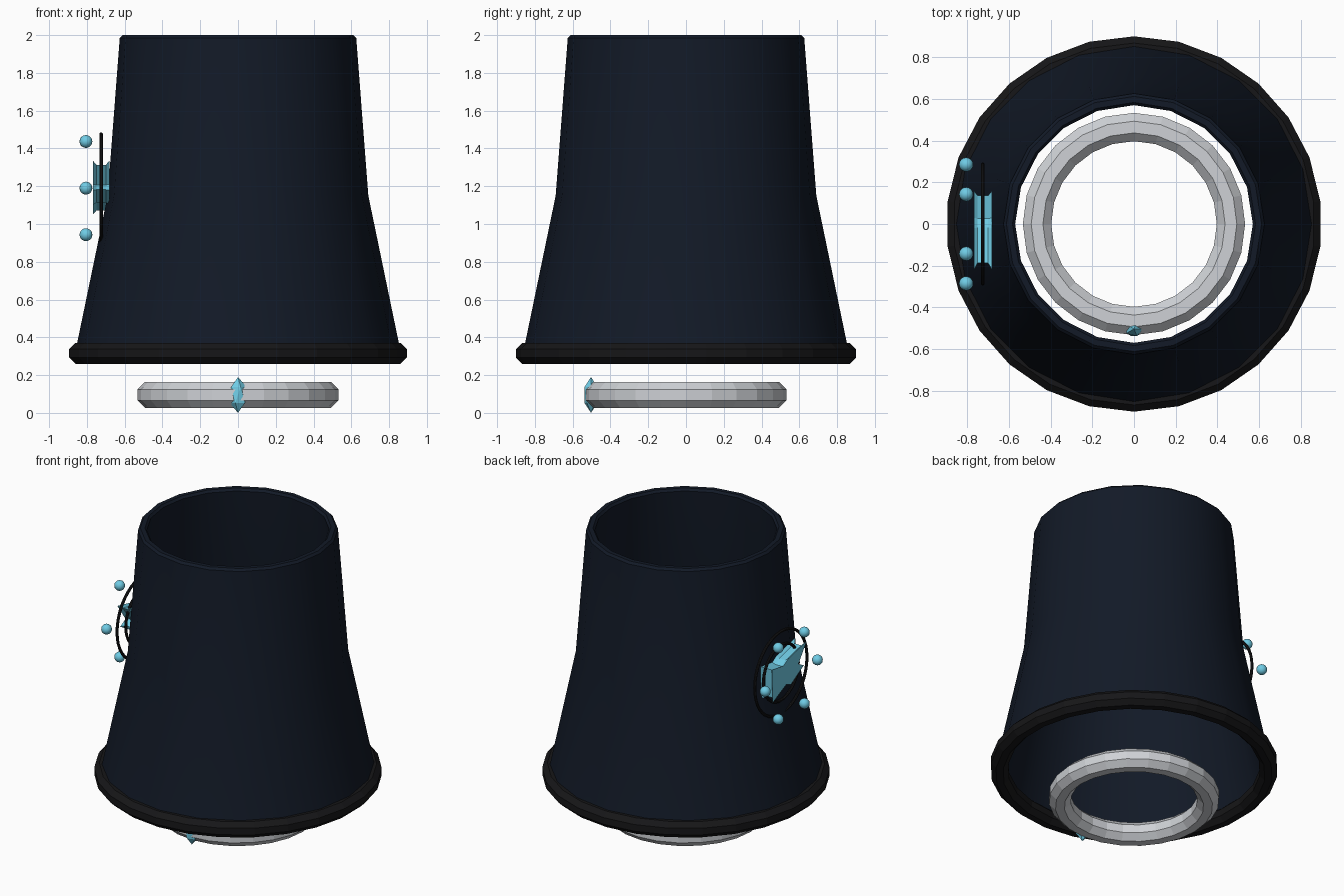
import bpy, bmesh, math
from mathutils import Matrix

if "Cube" in bpy.data.objects:
    bpy.data.objects.remove(bpy.data.objects["Cube"])


def material(name, rgb):
    m = bpy.data.materials.new(name)
    m.diffuse_color = (*rgb, 1)
    m.use_nodes = True
    m.node_tree.nodes["Principled BSDF"].inputs["Base Color"].default_value = m.diffuse_color
    return m


NAVY = material("navy_cloth", (0.006, 0.010, 0.020))
BLACK = material("black_trim", (0.008, 0.008, 0.009))
SILVER = material("silver", (0.62, 0.64, 0.67))
CYAN = material("cyan_glow", (0.16, 0.60, 0.78))


def finish(name, bm, mat, smooth=False):
    bmesh.ops.recalc_face_normals(bm, faces=bm.faces)
    me = bpy.data.meshes.new(name)
    bm.to_mesh(me)
    bm.free()
    me.materials.append(mat)
    ob = bpy.data.objects.new(name, me)
    bpy.context.collection.objects.link(ob)
    if smooth:
        bpy.context.view_layer.objects.active = ob
        bpy.ops.object.select_all(action='DESELECT')
        ob.select_set(True)
        bpy.ops.object.shade_smooth_by_angle(angle=math.radians(30))
    return ob


def skin(bm, rings, close):
    """Join successive vertex rings with quads."""
    count = len(rings) if close else len(rings) - 1
    n = len(rings[0])
    for i in range(count):
        a, b = rings[i], rings[(i + 1) % len(rings)]
        for j in range(n):
            k = (j + 1) % n
            bm.faces.new((a[j], a[k], b[k], b[j]))


def lathe(name, profile, segs, mat, smooth=False, matrix=None):
    """Revolve a closed (radius, z) profile, first vertex on +y."""
    bm = bmesh.new()
    rings = []
    for r, z in profile:
        angles = [math.pi / 2 + math.tau * j / segs for j in range(segs)]
        rings.append([bm.verts.new((r * math.cos(a), r * math.sin(a), z)) for a in angles])
    skin(bm, rings, True)
    if matrix:
        bm.transform(matrix)
    return finish(name, bm, mat, smooth)


def circle_section(radius, half, sides, z=0):
    """Polygonal ring section with flat top and sides."""
    rad = half / math.cos(math.pi / sides)
    return [(radius + rad * math.cos(math.tau * (i + .5) / sides),
             z + rad * math.sin(math.tau * (i + .5) / sides)) for i in range(sides)]


# Flared sleeve with a thin wall and a bevelled top lip
lathe("sleeve", [(0.866, 0.30), (0.69, 1.15), (0.626, 1.985), (0.612, 2.0),
                 (0.583, 2.0), (0.570, 1.985), (0.640, 1.15), (0.815, 0.30)],
      20, NAVY, smooth=True)

# Hem around the lower opening
lathe("hem", circle_section(0.845, 0.055, 8, 0.315), 26, BLACK)

# Bracelet below the sleeve
lathe("bracelet", circle_section(0.465, 0.068, 8, 0.095), 24, SILVER)

# Faceted gem on the front of the bracelet
bm = bmesh.new()
bmesh.ops.create_icosphere(bm, subdivisions=1, radius=1.0,
                           matrix=Matrix.Translation((0, -0.503, 0.095)) @ Matrix.Diagonal((0.05, 0.04, 0.095, 1)))
finish("bracelet_gem", bm, CYAN)

# Two badge rings, facing -x
BADGE_Z = 1.19
for name, radius in (("badge_outer_ring", 0.285), ("badge_inner_ring", 0.19)):
    place = Matrix.Translation((-0.725, 0, BADGE_Z)) @ Matrix.Rotation(math.pi / 2, 4, 'Y')
    lathe(name, circle_section(radius, 0.009, 8), 40, BLACK, True, place)

# Six beads around the badge
for i in range(6):
    a = math.tau * i / 6
    bm = bmesh.new()
    bmesh.ops.create_uvsphere(bm, u_segments=16, v_segments=10, radius=0.034,
                              matrix=Matrix.Translation((-0.805, 0.285 * math.cos(a),
                                                         BADGE_Z + 0.285 * math.sin(a))))
    finish(f"badge_bead_{i + 1}", bm, CYAN, smooth=True)

# Jagged bolt emblem with a narrowed waist between its two faces
outline = [(0.16, 0.09), (0.03, 0.07), (-0.02, 0.10), (-0.22, 0.145), (-0.13, 0.02),
           (-0.19, -0.01), (-0.05, -0.09), (0.0, -0.07), (0.15, -0.14)]
bm = bmesh.new()
rings = []
for x, s in ((-0.768, 1.0), (-0.75, 0.85), (-0.70, 0.85), (-0.68, 1.0)):
    rings.append([bm.verts.new((x, y * s, BADGE_Z + z * s)) for y, z in outline])
skin(bm, rings, False)
bm.faces.new(rings[0])
bm.faces.new(rings[-1])
finish("badge_bolt", bm, CYAN)
